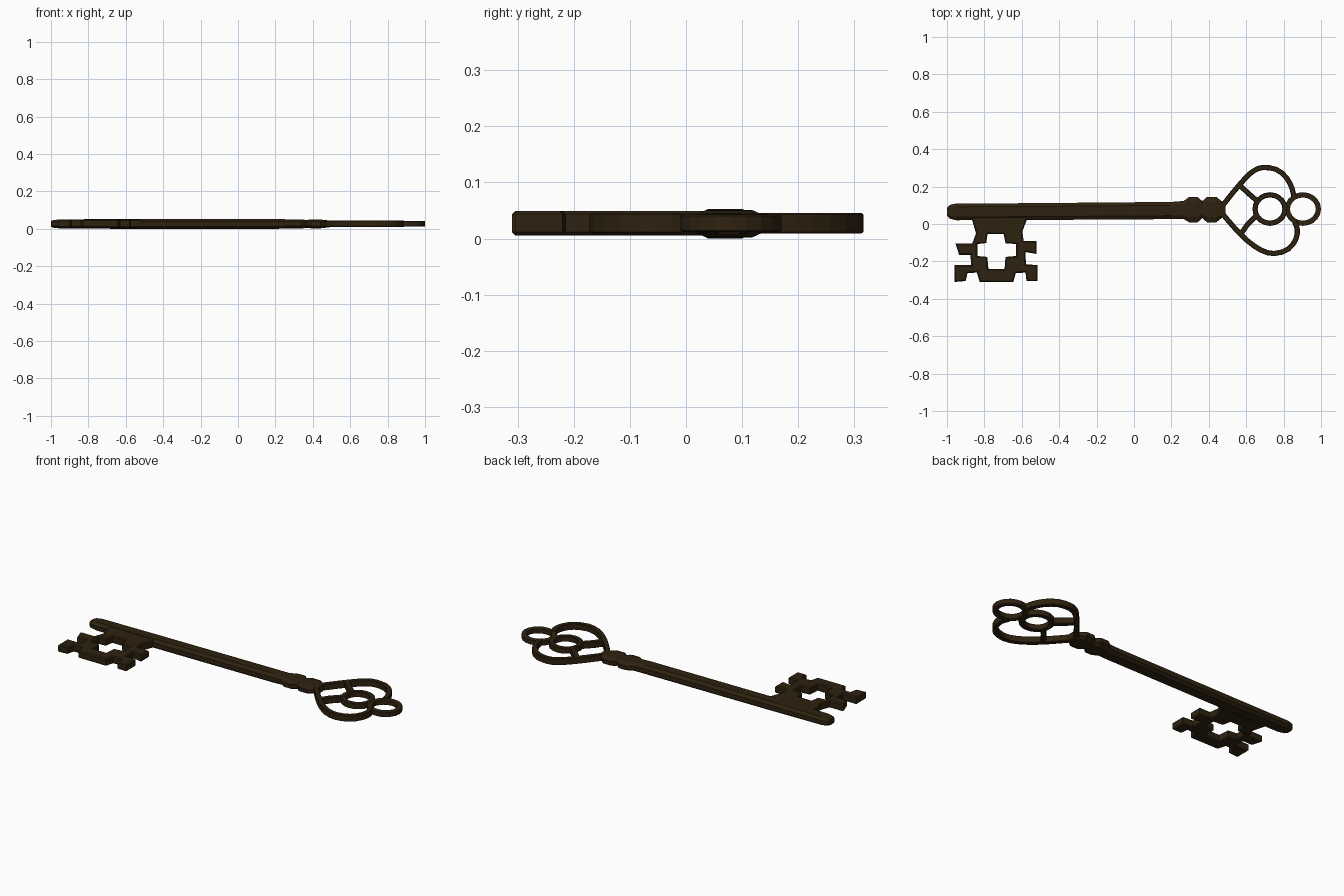
import bpy, bmesh, math
from mathutils import Vector

if "Cube" in bpy.data.objects:
    bpy.data.objects.remove(bpy.data.objects["Cube"])

ZC = 0.0265  # mid-height of the flat key
mat = bpy.data.materials.new("dark_bronze")
mat.diffuse_color = (0.028, 0.016, 0.005, 1)
mat.use_nodes = True
mat.node_tree.nodes["Principled BSDF"].inputs["Base Color"].default_value = mat.diffuse_color


def finish(name, bm):
    bmesh.ops.recalc_face_normals(bm, faces=bm.faces)
    me = bpy.data.meshes.new(name)
    bm.to_mesh(me)
    bm.free()
    me.materials.append(mat)
    ob = bpy.data.objects.new(name, me)
    bpy.context.collection.objects.link(ob)
    return ob


def skin(name, rings, closed):
    """Join equal cross-sections into a solid bar or a closed loop."""
    bm = bmesh.new()
    vs = [[bm.verts.new(p) for p in r] for r in rings]
    n, m = len(vs), len(vs[0])
    for i in range(n if closed else n - 1):
        a, b = vs[i], vs[(i + 1) % n]
        for k in range(m):
            bm.faces.new((a[k], a[(k + 1) % m], b[(k + 1) % m], b[k]))
    if not closed:
        bm.faces.new(vs[0])
        bm.faces.new(vs[-1])
    return finish(name, bm)


def octagon(w, h, cw, ch):
    """Chamfered rectangle, half sizes w and h, flats cw and ch."""
    return [(w, -ch), (w, ch), (cw, h), (-cw, h), (-w, ch), (-w, -ch), (-cw, -h), (cw, -h)]


def smooth_path(pts):
    """Insert a Catmull-Rom midpoint between neighbouring points."""
    p = [Vector(q) for q in pts]
    out = []
    for i in range(len(p) - 1):
        a, d = p[max(i - 1, 0)], p[min(i + 2, len(p) - 1)]
        out += [p[i], (9 * (p[i] + p[i + 1]) - a - d) / 16]
    return out + [p[-1]]


def band(name, pts, closed=False, w=0.014, h=0.0185):
    """Flat band following a path in the key's plane."""
    p = [Vector(q) for q in pts]
    n = len(p)
    rings = []
    for i in range(n):
        a = p[i - 1] if closed or i else p[0]
        b = p[(i + 1) % n] if closed or i < n - 1 else p[-1]
        t = (b - a).normalized()
        nrm = Vector((-t.y, t.x))
        rings.append([(p[i].x + nrm.x * u, p[i].y + nrm.y * u, ZC + 0.001 + v)
                      for u, v in octagon(w, h, w * 0.75, h * 0.85)])
    return skin(name, rings, closed)


def circle(cx, cy, rx, ry, n=20):
    return [(cx + rx * math.cos(math.tau * i / n), cy + ry * math.sin(math.tau * i / n))
            for i in range(n)]


# Shaft with rounded tip and two collars: x, centre y, half width, half height
stations = [
    (-1.0, .065, .022, .016), (-.985, .065, .037, .021), (-.95, .065, .045, .024),
    (-.6, .066, .045, .0265), (.2, .072, .046, .0265), (.265, .075, .048, .0245),
    (.295, .077, .068, .0245), (.34, .077, .068, .0245), (.365, .077, .045, .021),
    (.39, .077, .068, .0235), (.44, .077, .068, .0235), (.49, .077, .028, .018)]
skin("shaft", [[(x, y + u, ZC + v) for u, v in octagon(w, h, w * .6, h * .5)]
               for x, y, w, h in stations], False)

# Bow: two lobes, two struts, centre ring and end ring
band("upper_lobe", smooth_path([
    (.46, .08), (.527, .166), (.60, .25), (.645, .287), (.69, .302), (.76, .292),
    (.815, .248), (.845, .19), (.855, .145)]))
band("lower_lobe", smooth_path([
    (.46, .07), (.537, -.02), (.607, -.09), (.68, -.14), (.75, -.158), (.825, -.134),
    (.866, -.08), (.873, -.027), (.858, .01)]))
band("upper_strut", [(.562, .21), (.61, .165), (.662, .12)])
band("lower_strut", [(.57, -.055), (.605, -.005), (.655, .045)])
band("centre_ring", circle(.727, .08, .08, .076), True, h=.0165)
band("end_ring", circle(.903, .08, .083, .076), True, h=.0155)

# Bit: toothed plate with a cross-shaped opening
outline = [
    (-.87, .06), (-.865, .02), (-.845, -.05), (-.865, -.105), (-.955, -.105), (-.935, -.165),
    (-.875, -.165), (-.87, -.22), (-.96, -.22), (-.96, -.31), (-.90, -.305), (-.89, -.262),
    (-.84, -.26), (-.825, -.31), (-.645, -.31), (-.632, -.262), (-.58, -.26), (-.575, -.305),
    (-.515, -.305), (-.515, -.22), (-.578, -.215), (-.58, -.15), (-.52, -.16), (-.52, -.09),
    (-.59, -.09), (-.597, -.04), (-.57, .03), (-.565, .06)]
# keep the lower tooth joined to the frame on the right-hand side
opening = [
    (-.783, -.053), (-.697, -.053), (-.687, -.103), (-.63, -.107), (-.63, -.171), (-.687, -.176),
    (-.692, -.241), (-.778, -.241), (-.785, -.176), (-.838, -.171), (-.838, -.107), (-.79, -.102)]
cu = bpy.data.curves.new("bit_profile", 'CURVE')
cu.dimensions = '2D'
cu.fill_mode = 'BOTH'
cu.extrude = 0.016
cu.bevel_depth = 0.006
cu.bevel_resolution = 0
cu.offset = -0.006
for pts in (outline, opening):
    sp = cu.splines.new('POLY')
    sp.points.add(len(pts) - 1)
    for q, (x, y) in zip(sp.points, pts):
        q.co = (x, y, 0, 1)
    sp.use_cyclic_u = True
    sp.use_smooth = False
cu.materials.append(mat)
bit = bpy.data.objects.new("bit", cu)
bit.location.z = ZC + 0.001
bpy.context.collection.objects.link(bit)
bpy.context.view_layer.objects.active = bit
bit.select_set(True)
bpy.ops.object.convert(target='MESH')
